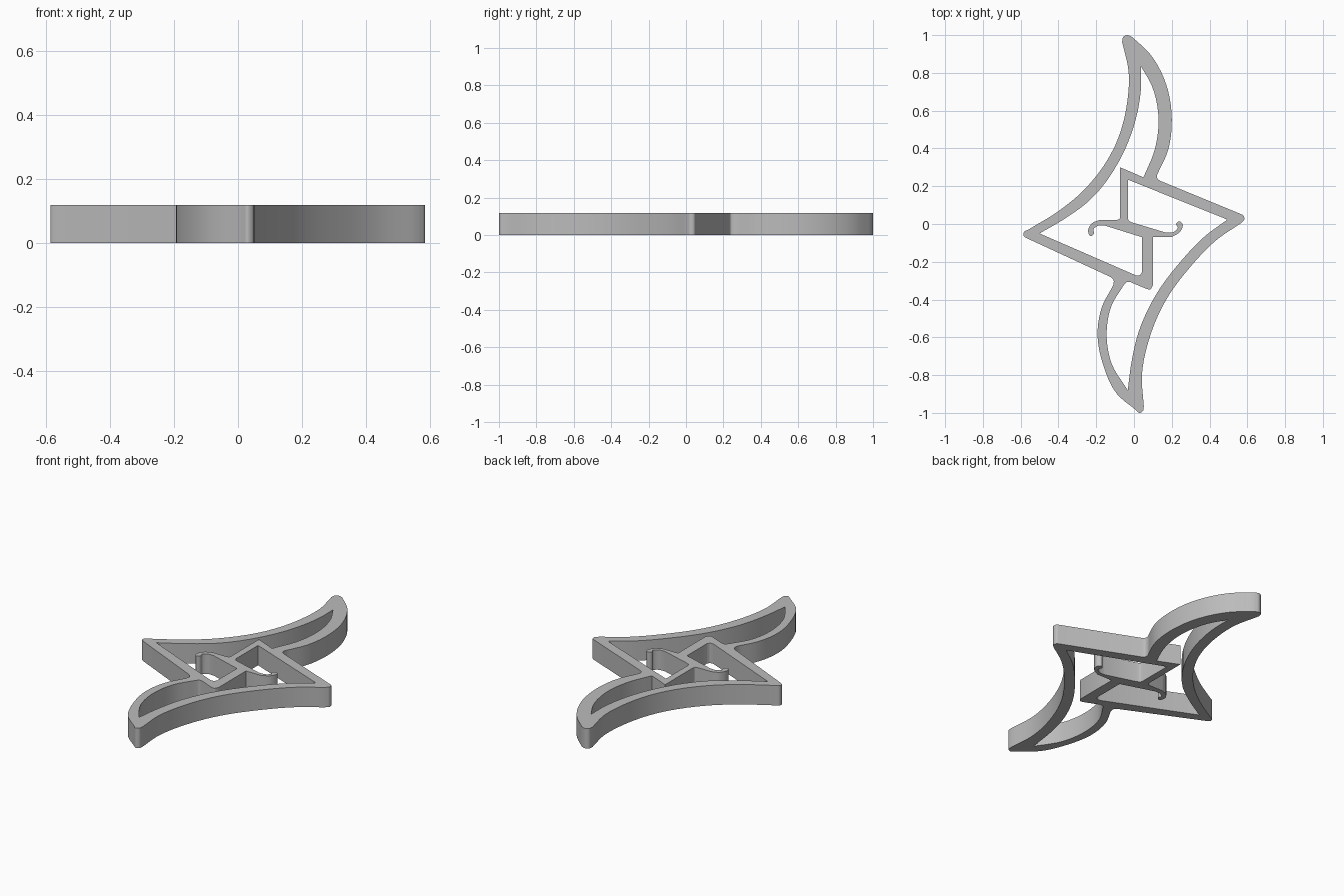
import bpy
import bmesh
from mathutils import Vector

HEIGHT = 0.118

cube = bpy.data.objects.get("Cube")
if cube:
    bpy.data.objects.remove(cube, do_unlink=True)


def smooth_run(points, steps=5):
    """Sample a smooth curve through the points, with free ends."""
    pts = [Vector(p) for p in points]
    if len(pts) < 3:
        return pts
    ends = [2 * pts[0] - pts[1]] + pts + [2 * pts[-1] - pts[-2]]
    out = []
    for a, b, c, d in zip(ends, ends[1:], ends[2:], ends[3:]):
        # Tangents are scaled by span length so uneven spacing does not overshoot
        ab, bc, cd = [max((q - p).length, 1e-5) for p, q in ((a, b), (b, c), (c, d))]
        m1 = ((b - a) / ab * bc + (c - b) / bc * ab) / (ab + bc) * bc
        m2 = ((c - b) / bc * cd + (d - c) / cd * bc) / (bc + cd) * bc
        for i in range(steps):
            t = i / steps
            h = t * t * (3 - 2 * t)
            out.append(b * (1 - h) + c * h
                       + m1 * (t * (1 - t) ** 2) - m2 * (t * t * (1 - t)))
    out.append(pts[-1])
    return out


def add_contour(curve, runs):
    """Join smooth runs by straight edges into one closed outline."""
    points = [p for run in runs for p in smooth_run(run)]
    spline = curve.splines.new('POLY')
    spline.points.add(len(points) - 1)
    for target, p in zip(spline.points, points):
        target.co = (p.x, p.y, 0, 1)
    spline.use_cyclic_u = True


# Outer silhouette: concave sides, rounded tips and convex wing backs
silhouette = [
    [(-.56, -.03), (-.4, .068), (-.27, .175), (-.1, .415), (-.035, .65),
     (-.028, .8), (-.063, .965)],
    [(-.063, .965), (-.057, .99), (-.037, 1), (-.01, .99)],
    [(-.01, .99), (.085, .9), (.17, .74), (.2, .555), (.18, .39), (.122, .26)],
    [(.122, .26), (.124, .24), (.14, .228)],
    [(.56, .055), (.58, .044), (.584, .025), (.565, .003)],
    [(.565, .003), (.44, -.082), (.3, -.225), (.168, -.405), (.08, -.61),
     (.042, -.8), (.052, -.965)],
    [(.052, -.965), (.047, -.99), (.03, -1), (.01, -.985)],
    [(.01, -.985), (-.09, -.9), (-.165, -.74), (-.193, -.585), (-.17, -.44),
     (-.11, -.325)],
    [(-.11, -.325), (-.108, -.297), (-.125, -.28)],
    [(-.57, -.074), (-.585, -.062), (-.583, -.043), (-.56, -.03)],
]

# Left opening, running up into the rear wing and round the left scroll
left_opening = [
    [(-.5, -.05), (-.37, .026), (-.235, .125), (-.05, .39), (.02, .6),
     (.037, .72), (.037, .835)],
    [(.037, .835), (.095, .73), (.13, .555), (.11, .395), (.05, .247)],
    [(-.073, .3)],
    [(-.073, .04), (-.077, .027), (-.09, .022)],
    [(-.18, .022), (-.222, .004), (-.243, -.04), (-.23, -.065),
     (-.211, -.05), (-.215, -.03), (-.192, -.01), (-.155, -.008)],
    [(.042, -.07)],
    [(.042, -.255), (.032, -.27), (.01, -.272)],
]

# Right opening, running down into the front wing and round the right scroll
right_opening = [
    [(.49, .025)],
    [(-.033, .235)],
    [(-.033, .035), (-.028, .018), (-.01, .008)],
    [(.17, -.046), (.21, -.042), (.232, -.02), (.223, 0), (.24, .014),
     (.257, 0), (.245, -.04), (.2, -.068)],
    [(.1, -.068)],
    [(.1, -.325), (.087, -.346), (.06, -.341)],
    [(-.02, -.307), (-.038, -.307), (-.055, -.325)],
    [(-.055, -.325), (-.118, -.43), (-.145, -.585), (-.118, -.74), (-.033, -.88)],
    [(-.033, -.88), (-.013, -.73), (.025, -.57), (.122, -.365), (.25, -.195),
     (.375, -.065), (.49, .02)],
]

# Fill between the contours and give the walls their height
curve = bpy.data.curves.new("wall_frame", 'CURVE')
curve.dimensions = '2D'
curve.fill_mode = 'BOTH'
curve.extrude = HEIGHT / 2
for contour in (silhouette, left_opening, right_opening):
    add_contour(curve, contour)

frame = bpy.data.objects.new("wall_frame", curve)
bpy.context.collection.objects.link(frame)
bpy.ops.object.select_all(action='DESELECT')
frame.select_set(True)
bpy.context.view_layer.objects.active = frame
bpy.ops.object.convert(target='MESH')
frame = bpy.context.view_layer.objects.active

# Weld the caps to the walls and stand the frame on the ground
bm = bmesh.new()
bm.from_mesh(frame.data)
bmesh.ops.remove_doubles(bm, verts=bm.verts, dist=1e-4)
bmesh.ops.translate(bm, verts=bm.verts, vec=(0, 0, HEIGHT / 2))
bmesh.ops.recalc_face_normals(bm, faces=bm.faces)
bm.to_mesh(frame.data)
bm.free()

# Plain grey plastic
grey = bpy.data.materials.new("light_grey")
grey.use_nodes = True
color = (.5, .5, .5, 1)
grey.diffuse_color = color
grey.node_tree.nodes["Principled BSDF"].inputs["Base Color"].default_value = color
frame.data.materials.clear()
frame.data.materials.append(grey)
bpy.ops.object.shade_smooth_by_angle(angle=.6)
